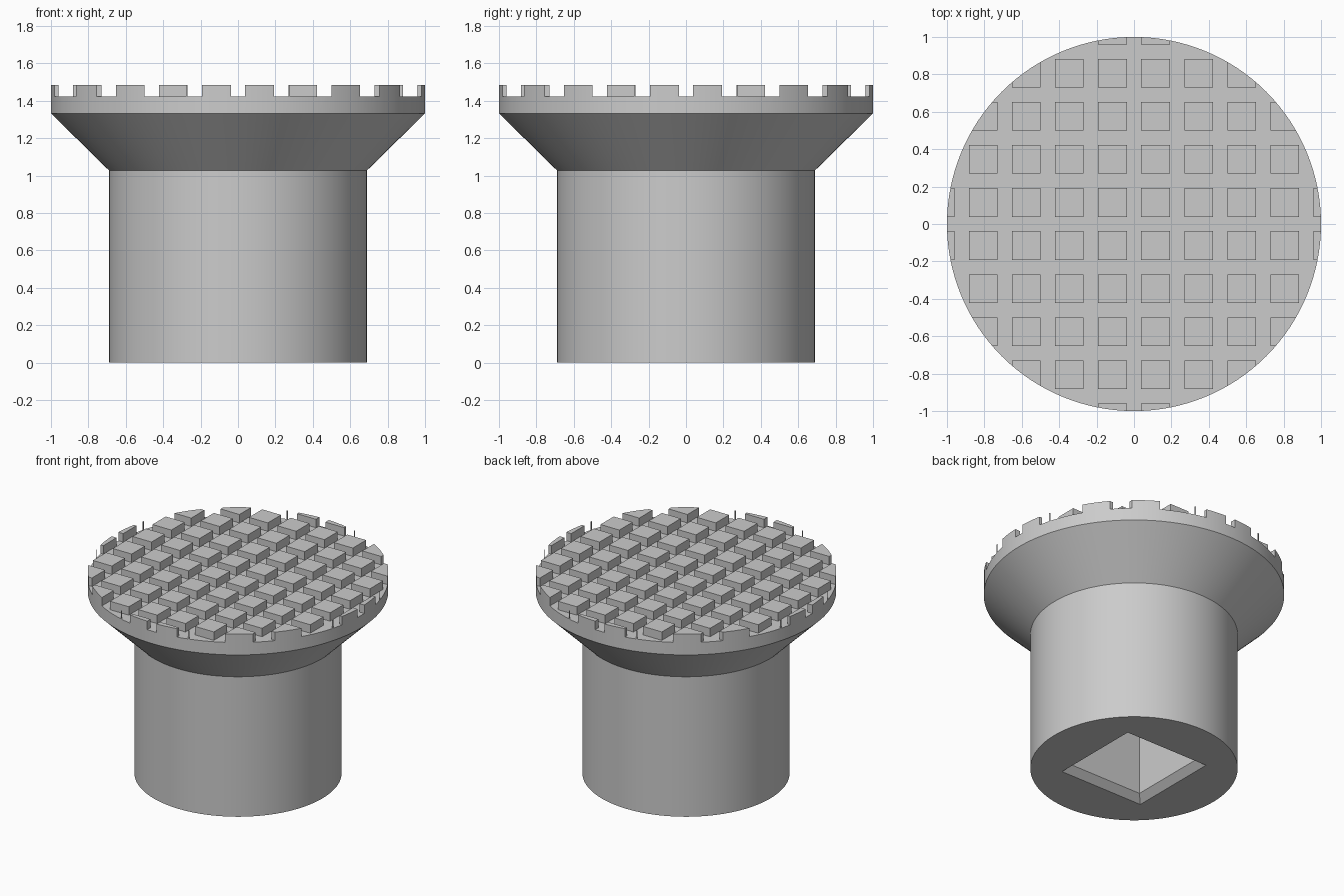
import bpy, bmesh, math

if "Cube" in bpy.data.objects:
    bpy.data.objects.remove(bpy.data.objects["Cube"])

SEG = 128
PITCH, GROOVE = 0.2304, 0.077      # tread grid spacing and groove width
TREAD_Z, TOP_Z = 1.424, 1.486
HOLE, CHAMFER, DEPTH = 0.293, 0.047, 0.95


def new_object(name, bm):
    bmesh.ops.recalc_face_normals(bm, faces=bm.faces)
    mesh = bpy.data.meshes.new(name)
    bm.to_mesh(mesh)
    bm.free()
    obj = bpy.data.objects.new(name, mesh)
    bpy.context.collection.objects.link(obj)
    return obj


def loft(name, rings):
    """Join equal-sized rings of points into a closed solid."""
    bm = bmesh.new()
    loops = [[bm.verts.new(p) for p in ring] for ring in rings]
    for a, b in zip(loops, loops[1:]):
        for i in range(len(a)):
            j = (i + 1) % len(a)
            bm.faces.new((a[i], a[j], b[j], b[i]))
    bm.faces.new(loops[0])
    bm.faces.new(loops[-1])
    return new_object(name, bm)


def circle(r, z):
    return [(r * math.cos(2 * math.pi * i / SEG), r * math.sin(2 * math.pi * i / SEG), z)
            for i in range(SEG)]


def square(h, z):
    return [(-h, -h, z), (h, -h, z), (h, h, z), (-h, h, z)]


def groove_bars(name, axis):
    """Row of parallel bars running along one axis."""
    bm = bmesh.new()
    size = [GROOVE, GROOVE, 0.3]
    size[axis] = 2.4
    for k in range(-4, 5):
        centre = [k * PITCH, k * PITCH, TREAD_Z + 0.15]
        centre[axis] = 0
        verts = bmesh.ops.create_cube(bm, size=1)["verts"]
        bmesh.ops.scale(bm, vec=size, verts=verts)
        bmesh.ops.translate(bm, vec=centre, verts=verts)
    return new_object(name, bm)


# Foot: round stem, flared collar and thick pad
foot = loft("foot", [circle(0.69, 0), circle(0.69, 1.028), circle(1, 1.333), circle(1, TOP_Z)])

# Cutters: tread grooves both ways, and a square socket with a chamfered mouth
cutters = [
    groove_bars("groove_cutter_x", 0),
    groove_bars("groove_cutter_y", 1),
    loft("socket_cutter", [square(HOLE + 2 * CHAMFER, -CHAMFER), square(HOLE, CHAMFER),
                           square(HOLE, DEPTH)]),
]
bpy.context.view_layer.objects.active = foot
foot.select_set(True)
for cutter in cutters:
    cutter.hide_render = True
    mod = foot.modifiers.new("cut", "BOOLEAN")
    mod.operation = "DIFFERENCE"
    mod.solver = "EXACT"
    mod.object = cutter
    bpy.ops.object.modifier_apply(modifier=mod.name)
    bpy.data.objects.remove(cutter)

# Single grey material
grey = bpy.data.materials.new("grey")
grey.diffuse_color = (0.6, 0.6, 0.6, 1)
grey.use_nodes = True
grey.node_tree.nodes["Principled BSDF"].inputs["Base Color"].default_value = grey.diffuse_color
foot.data.materials.clear()
foot.data.materials.append(grey)
bpy.ops.object.shade_smooth_by_angle(angle=math.radians(30))
